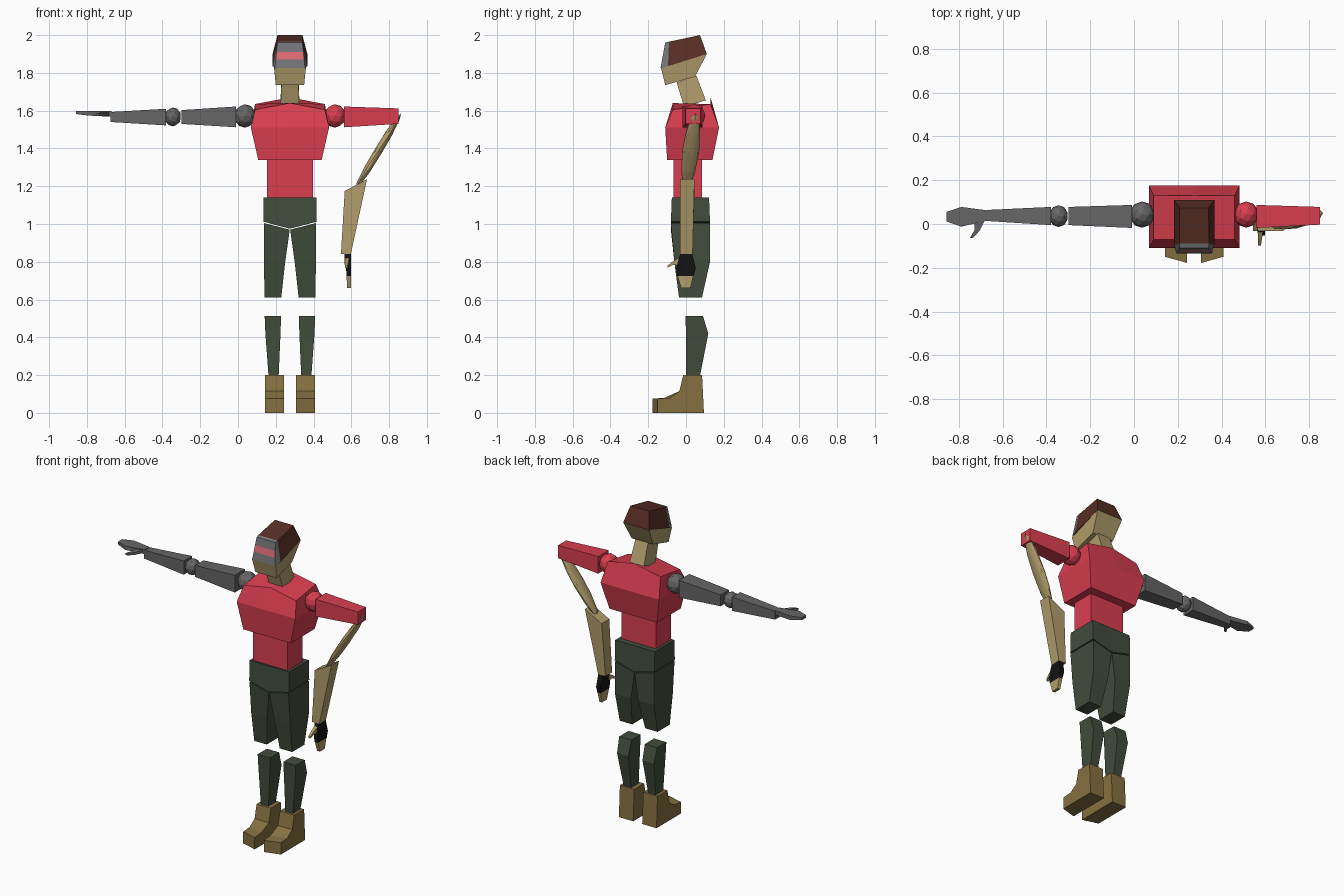
import bpy, bmesh
from mathutils import Vector, Matrix

cube = bpy.data.objects.get("Cube")
if cube:
    bpy.data.objects.remove(cube)

CX = 0.275  # body centre line


def material(name, r, g, b):
    lin = [((c / 255 + 0.055) / 1.055) ** 2.4 for c in (r, g, b)] + [1]
    m = bpy.data.materials.new(name)
    m.use_nodes = True
    m.diffuse_color = lin
    m.node_tree.nodes["Principled BSDF"].inputs["Base Color"].default_value = lin
    return m


red = material("shirt red", 218, 62, 80)
green = material("trouser green", 66, 76, 61)
skin = material("tan skin", 178, 158, 108)
leather = material("boot leather", 134, 112, 65)
brown = material("helmet brown", 88, 46, 37)
grey = material("arm grey", 102, 102, 103)
visor_grey = material("visor grey", 116, 117, 120)
pink = material("visor pink", 222, 108, 114)
black = material("glove black", 18, 18, 18)


def finish(name, bm, *mats):
    bmesh.ops.recalc_face_normals(bm, faces=bm.faces[:])
    mesh = bpy.data.meshes.new(name)
    bm.to_mesh(mesh)
    bm.free()
    for m in mats:
        mesh.materials.append(m)
    ob = bpy.data.objects.new(name, mesh)
    bpy.context.collection.objects.link(ob)
    return ob


def loft(name, rings, *mats):
    """Skin a closed solid through rings of equal point count."""
    bm = bmesh.new()
    loops = [[bm.verts.new(p) for p in ring] for ring in rings]
    for a, b in zip(loops, loops[1:]):
        for i in range(len(a)):
            j = (i + 1) % len(a)
            bm.faces.new((a[i], a[j], b[j], b[i]))
    bm.faces.new(loops[0])
    bm.faces.new(loops[-1])
    return finish(name, bm, *mats)


def rect(axis, pos, a0, a1, b0, b1):
    """Rectangle across an axis (0 x, 1 y, 2 z); a and b are the other axes in order."""
    ring = []
    for a, b in ((a0, b0), (a1, b0), (a1, b1), (a0, b1)):
        p = [a, b]
        p.insert(axis, pos)
        ring.append(p)
    return ring


def ridge(hw, y0, y1, z, dz=0, tilt=0):
    """Body cross-section whose middle is raised by dz and back by tilt."""
    xs = (CX - hw, CX, CX + hw)
    front = [(x, y0, z + (dz if x == CX else 0)) for x in xs]
    back = [(x, y1, p[2] + tilt) for x, p in zip(xs, front)]
    return front + back[::-1]


def slant(hw0, y0, z0, hw1, y1, z1):
    """Symmetric four-point section from a front edge to a back edge."""
    return [(CX - hw0, y0, z0), (CX + hw0, y0, z0), (CX + hw1, y1, z1), (CX - hw1, y1, z1)]


def ball(name, centre, size, mat, axis=(0, 0, 1)):
    z = Vector(axis).normalized()
    x = Vector((0, 1, 0)).cross(z).normalized()
    rot = Matrix((x, z.cross(x), z)).transposed().to_4x4()
    bm = bmesh.new()
    bmesh.ops.create_icosphere(bm, subdivisions=2, radius=1,
                               matrix=Matrix.Translation(centre) @ rot @ Matrix.Diagonal((*size, 1)))
    return finish(name, bm, mat)


# Torso and pelvis
loft("chest", [ridge(0.168, -0.1, 0.14, 1.34),
               ridge(0.207, -0.11, 0.175, 1.51),
               ridge(0.185, -0.07, 0.13, 1.605, 0.035, 0.03)], red)
loft("waist", [ridge(0.122, -0.065, 0.085, 1.12), ridge(0.122, -0.065, 0.085, 1.36)], red)
loft("pelvis", [ridge(0.14, -0.08, 0.127, 1.012, -0.037),
                ridge(0.14, -0.075, 0.122, 1.14)], green)

# Neck and head, leaning forward
loft("neck", [slant(0.05, -0.01, 1.62, 0.05, 0.105, 1.655),
              slant(0.045, -0.05, 1.75, 0.045, 0.055, 1.785)], skin)
loft("jaw", [slant(0.075, -0.11, 1.735, 0.075, 0.048, 1.78),
             slant(0.084, -0.132, 1.825, 0.092, 0.11, 1.9)], skin)
loft("helmet", [slant(0.092, -0.095, 1.836, 0.092, 0.11, 1.9),
                slant(0.068, -0.09, 1.965, 0.066, 0.074, 2.0)], brown)

# Visor with a coloured band across its front
rings = []
for t in (0, 0.34, 0.64, 1):
    rings.append(slant(0.08 - 0.014 * t, -0.135 + 0.025 * t, 1.825 + 0.135 * t,
                       0.092 - 0.024 * t, -0.095 + 0.005 * t, 1.836 + 0.13 * t))
visor = loft("visor", rings, visor_grey, pink)
for f in visor.data.polygons:
    if f.normal.y < -0.85 and 1.87 < f.center.z < 1.912:
        f.material_index = 1

# Legs and boots
for side, s in (("left", 1), ("right", -1)):
    def leg(z, d0, d1, y0, y1, dz=0):
        return [(CX + s * d0, y0, z + dz), (CX + s * d1, y0, z),
                (CX + s * d1, y1, z), (CX + s * d0, y1, z + dz)]

    loft(side + "_thigh", [leg(1.005, 0.001, 0.138, -0.08, 0.127, -0.035),
                           leg(0.8, 0.025, 0.138, -0.062, 0.127),
                           leg(0.612, 0.046, 0.134, -0.037, 0.085)], green)
    loft(side + "_shin", [leg(0.513, 0.047, 0.134, -0.003, 0.09),
                          leg(0.42, 0.05, 0.13, 0, 0.118),
                          leg(0.19, 0.06, 0.113, 0, 0.073)], green)
    boot = []
    for d, toe in ((0.032, -0.178), (0.133, -0.15)):
        profile = ((-0.015, 0.2), (0.085, 0.2), (0.095, 0), (toe, 0),
                   (toe, 0.075), (toe + 0.065, 0.08), (-0.035, 0.115))
        boot.append([(CX + s * d, y, z) for y, z in profile])
    loft(side + "_boot", boot, leather)

# Right arm, held straight out
ball("right_shoulder", (0.037, 0.043, 1.572), (0.058, 0.06, 0.062), grey)
loft("right_upper_arm", [rect(0, -0.01, -0.018, 0.087, 1.512, 1.622),
                         rect(0, -0.3, -0.005, 0.078, 1.53, 1.603)], grey)
ball("right_elbow", (-0.345, 0.036, 1.567), (0.044, 0.05, 0.05), grey)
loft("right_forearm", [rect(0, -0.38, -0.005, 0.078, 1.522, 1.61),
                       rect(0, -0.675, 0.014, 0.064, 1.54, 1.593)], grey)
loft("right_hand", [rect(0, -0.67, 0.016, 0.062, 1.568, 1.597),
                    rect(0, -0.79, -0.012, 0.078, 1.574, 1.599),
                    rect(0, -0.858, 0.012, 0.055, 1.582, 1.598)], grey)
loft("right_thumb", [rect(1, 0.02, -0.73, -0.68, 1.572, 1.592),
                     rect(1, -0.03, -0.73, -0.705, 1.572, 1.588),
                     rect(1, -0.063, -0.75, -0.735, 1.572, 1.584)], grey)

# Left arm: sleeve, stretched elbow, hanging forearm
ball("left_shoulder", (0.513, 0.043, 1.572), (0.058, 0.06, 0.062), red)
loft("left_upper_arm", [rect(0, 0.56, -0.018, 0.087, 1.512, 1.622),
                        rect(0, 0.85, -0.003, 0.078, 1.53, 1.612)], red)
ball("left_elbow", (0.742, 0.025, 1.385), (0.022, 0.045, 0.238), skin, (0.24, 0.05, 0.4))
top = [(0.565, -0.032, 1.175), (0.683, -0.032, 1.237), (0.683, 0.045, 1.237), (0.565, 0.045, 1.175)]
loft("left_forearm", [top, rect(2, 0.84, 0.545, 0.597, -0.032, 0.035)], skin)

# Left hand in a fingerless glove
loft("left_glove", [rect(2, 0.845, 0.562, 0.597, -0.03, 0.032),
                    rect(2, 0.765, 0.572, 0.599, -0.052, 0.052),
                    rect(2, 0.725, 0.575, 0.599, -0.047, 0.04)], black)
loft("left_fingers", [rect(2, 0.725, 0.575, 0.598, -0.045, 0.039),
                      rect(2, 0.66, 0.577, 0.597, -0.025, 0.023)], skin)
loft("left_thumb", [rect(1, -0.03, 0.565, 0.59, 0.785, 0.825),
                    rect(1, -0.07, 0.567, 0.585, 0.782, 0.802),
                    rect(1, -0.098, 0.567, 0.58, 0.768, 0.78)], skin)
